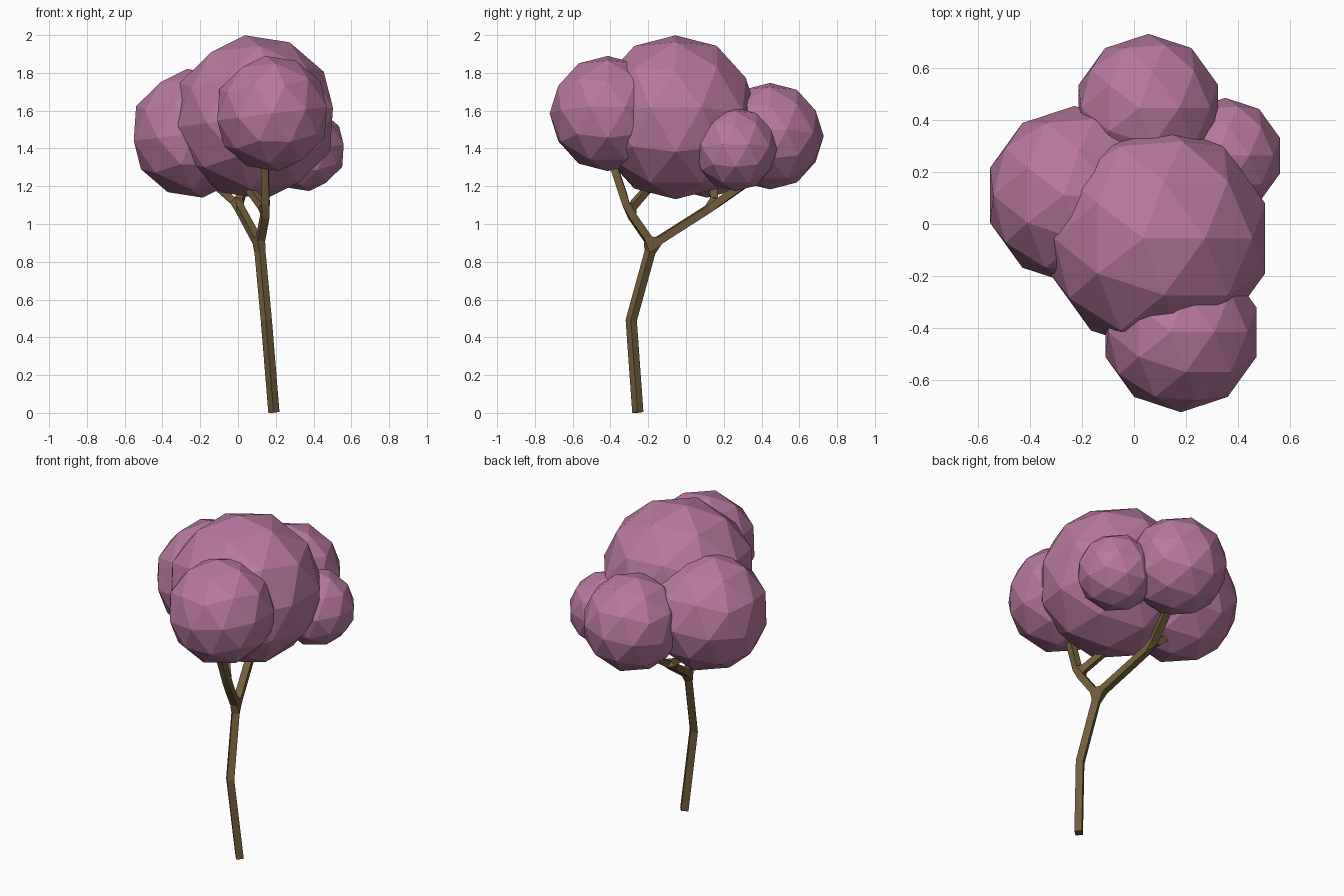
import bpy
from math import radians

if "Cube" in bpy.data.objects:
    bpy.data.objects.remove(bpy.data.objects["Cube"])


def material(name, color):
    m = bpy.data.materials.new(name)
    m.diffuse_color = (*color, 1)
    m.use_nodes = True
    m.node_tree.nodes["Principled BSDF"].inputs["Base Color"].default_value = m.diffuse_color
    return m


bark = material("bark", (0.17, 0.11, 0.045))
blossom = material("blossom", (0.48, 0.19, 0.35))

# Trunk and forking branches: a skeleton thickened with a square skin
joints = [
    ((0.19, -0.255, 0.003), 0.021),   # 0 base
    ((0.15, -0.29, 0.49), 0.021),     # 1 bend
    ((0.113, -0.18, 0.89), 0.021),    # 2 main fork
    ((0.148, -0.305, 1.07), 0.02),    # 3 front fork
    ((0.14, -0.40, 1.36), 0.02),      # 4 into front clump
    ((0.05, -0.19, 1.20), 0.018),     # 5 into main clump
    ((0.0, 0.15, 1.10), 0.02),        # 6 rear fork
    ((-0.16, 0.14, 1.24), 0.018),     # 7 into left clump
    ((0.05, 0.38, 1.26), 0.02),       # 8 into back clump
]
links = [(0, 1), (1, 2), (2, 3), (3, 4), (3, 5), (2, 6), (6, 7), (6, 8)]
mesh = bpy.data.meshes.new("trunk")
mesh.from_pydata([p for p, _ in joints], links, [])
mesh.materials.append(bark)
trunk = bpy.data.objects.new("trunk", mesh)
bpy.context.collection.objects.link(trunk)
trunk.modifiers.new("Skin", 'SKIN')
for v, (_, r) in zip(mesh.skin_vertices[0].data, joints):
    v.radius = (r, r)

# Foliage clumps: low-poly balls
clumps = [
    ("main_clump", (0.09, -0.055, 1.565), 0.437),
    ("front_clump", (0.18, -0.415, 1.585), 0.307),
    ("left_clump", (-0.228, 0.11, 1.48), 0.343),
    ("back_clump", (0.055, 0.445, 1.465), 0.284),
    ("right_clump", (0.35, 0.262, 1.395), 0.222),
]
for name, loc, r in clumps:
    bpy.ops.mesh.primitive_ico_sphere_add(
        subdivisions=2, radius=r, location=loc,
        rotation=(0, radians(-7), 0))
    ball = bpy.context.object
    ball.name = name
    ball.data.materials.append(blossom)
